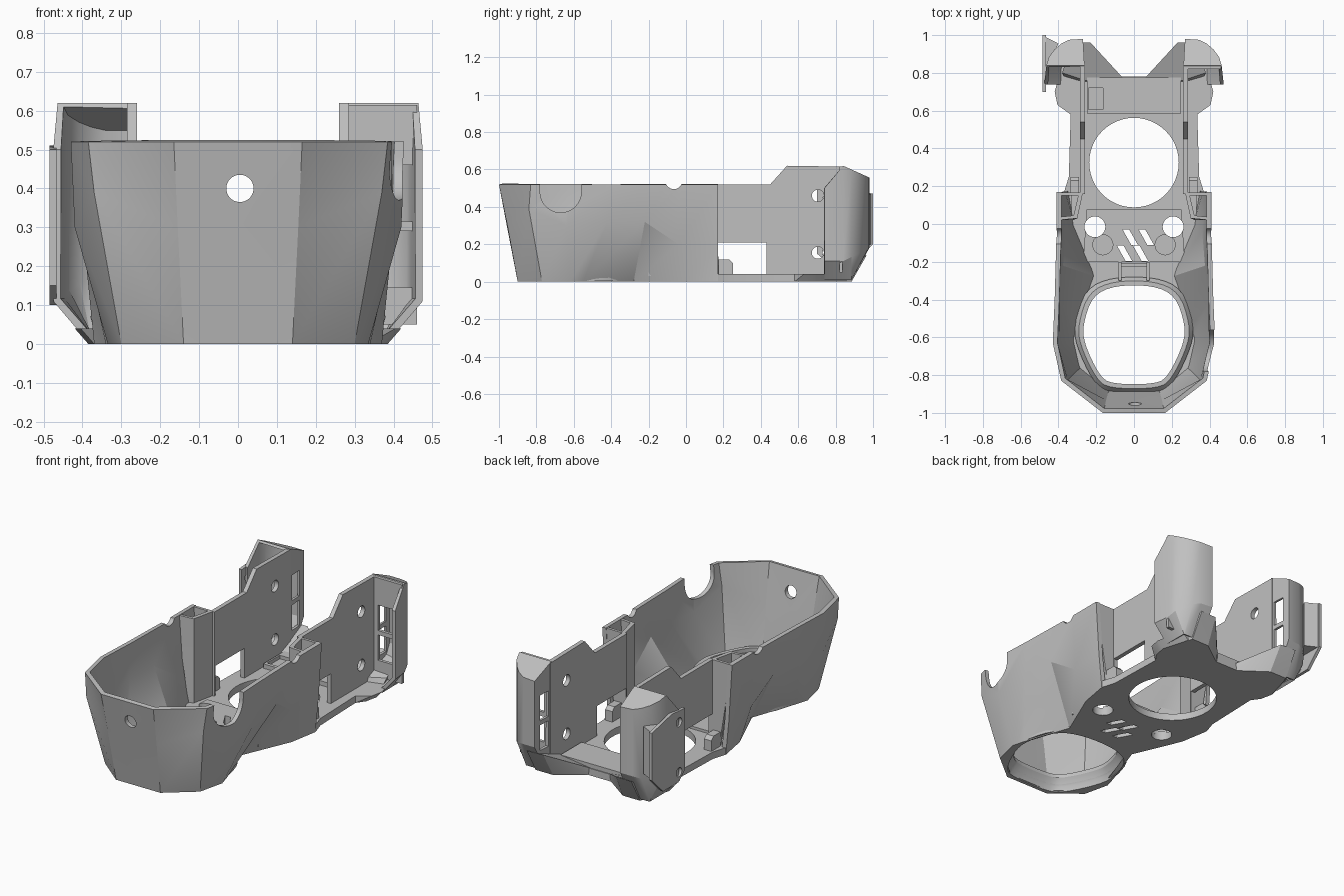
import bpy, bmesh, math
from mathutils import Matrix

if "Cube" in bpy.data.objects:
    bpy.data.objects.remove(bpy.data.objects["Cube"])

grey = bpy.data.materials.new("printed grey")
grey.use_nodes = True
grey.diffuse_color = (0.53, 0.53, 0.53, 1)
grey.node_tree.nodes["Principled BSDF"].inputs["Base Color"].default_value = grey.diffuse_color


def make_object(name, bm):
    mesh = bpy.data.meshes.new(name)
    bm.to_mesh(mesh)
    bm.free()
    mesh.materials.append(grey)
    obj = bpy.data.objects.new(name, mesh)
    bpy.context.collection.objects.link(obj)
    return obj


def loft(name, rings, open_path=False):
    """Skin rings of equal length; closed rings also get end caps."""
    bm = bmesh.new()
    rows = [[bm.verts.new(p) for p in ring] for ring in rings]
    count = len(rows[0])
    for low, high in zip(rows, rows[1:]):
        for i in range(count - 1 if open_path else count):
            j = (i + 1) % count
            bm.faces.new((low[i], low[j], high[j]))
            bm.faces.new((low[i], high[j], high[i]))
    if not open_path:
        bm.faces.new(rows[0])
        bm.faces.new(rows[-1])
        bmesh.ops.recalc_face_normals(bm, faces=bm.faces)
    return make_object(name, bm)


def prism(name, outline, low, high, axis="z"):
    """Extrude an outline along z (points are x, y) or x (points are y, z)."""
    def place(p, h):
        return (p[0], p[1], h) if axis == "z" else (h, p[0], p[1])
    return loft(name, [[place(p, h) for p in outline] for h in (low, high)])


def box(name, x, y, z):
    return prism(name, [(x[0], y[0]), (x[1], y[0]), (x[1], y[1]), (x[0], y[1])], *z)


def rod(name, centre, radius, depth, axis="z"):
    turn = {"z": Matrix(), "x": Matrix.Rotation(math.pi / 2, 4, "Y"),
            "y": Matrix.Rotation(math.pi / 2, 4, "X")}[axis]
    bm = bmesh.new()
    bmesh.ops.create_cone(bm, cap_ends=True, segments=48, radius1=radius, radius2=radius,
                          depth=depth, matrix=Matrix.Translation(centre) @ turn)
    return make_object(name, bm)


def modify(obj, kind, **settings):
    mod = obj.modifiers.new(kind.lower(), kind)
    for key, value in settings.items():
        setattr(mod, key, value)
    bpy.context.view_layer.objects.active = obj
    bpy.ops.object.modifier_apply(modifier=mod.name)


def cut(obj, *cutters):
    for cutter in cutters:
        cutter.hide_render = True
        modify(obj, "BOOLEAN", operation="DIFFERENCE", solver="EXACT", object=cutter)
        bpy.data.objects.remove(cutter)


def mirror(obj):
    modify(obj, "MIRROR", use_clip=True)


def both_sides(half):
    return half + [(-x, y) for x, y in reversed(half) if x > 0]


def rounded(outline):
    """Cut every corner of a closed outline once."""
    result = []
    for (ax, ay), (bx, by) in zip(outline, outline[1:] + outline[:1]):
        result += [(ax + (bx - ax) * t, ay + (by - ay) * t) for t in (.25, .75)]
    return result


# Faceted front tub: three rings from the front centre to the back, then mirrored
foot = [(0, -.9), (.14, -.9), (.3, -.77), (.335, -.62), (.315, -.55), (.22, -.28), (.34, 0), (.37, .17)]
waist = [(0, -.96, .31), (.155, -.955, .3), (.37, -.84, .39), (.42, -.64, .3), (.415, -.42, .32),
         (.4, -.22, .32), (.385, -.04, .2), (.39, .17, .2)]
rim = [(0, -1), (.165, -1), (.385, -.83), (.43, -.63), (.42, -.4), (.415, -.22), (.41, -.04), (.41, .17)]
tub = loft("front_tub", [[(x, y, 0) for x, y in foot], waist, [(x, y, .52) for x, y in rim]], True)
mirror(tub)
modify(tub, "SOLIDIFY", thickness=.025, offset=-1)
cut(tub,
    rod("front_hole", (.005, -1, .4), .035, .3, "y"),
    rod("side_notch", (.42, -.67, .48), .11, .3, "x"),
    box("side_notch_top", (.3, .6), (-.78, -.56), (.48, .6)),
    rod("rim_notch", (0, -.065, .54), .045, 2, "x"))

# Floor plate with a chamfered flare beside the rear arms
floor_half = foot[1:] + [(.345, .25), (.335, .58), (.37, .63), (.385, .7), (.34, .86), (.25, .88), (.07, .78)]
floor_plan = both_sides(floor_half)
flared = [(x + math.copysign(.035, x) if y > .6 and abs(x) > .3 else x, y, .04) for x, y in floor_plan]
floor = loft("floor_plate", [[(x, y, 0) for x, y in floor_plan], flared])
opening = rounded(rounded(both_sides([(.1, -.325), (.22, -.38), (.27, -.53), (.265, -.63), (.185, -.8), (.12, -.848)])))


def scaled(factor, z):
    return [(x * factor, (y + .587) * factor - .587, z) for x, y in opening]


panel = prism("boss_panel", both_sides([(.1, -.2), (.27, -.2), (.25, .08), (.2, .08)]), .03, .055)
crossbar = box("rear_crossbar", (-.25, .25), (.585, .775), (.03, .065))
lip = loft("opening_lip", [scaled(1.17, .005), scaled(1.17, .06), scaled(1.09, .09)])


def floor_holes():
    yield loft("front_opening", [scaled(1.13, -.01), scaled(1.1, .03), scaled(1, .07), scaled(1, .2)])
    yield rod("rear_opening", (0, .325, 0), .237, .4)
    for side in (-1, 1):
        yield rod("screw_hole", (side * .207, -.015, 0), .055, .4)
    for row in (0, 1):
        for col in (0, 1):
            x, y = -.09 + col * .085 + row * .03, -.195 + row * .085
            yield prism("slanted_slot", [(x + .045, y), (x + .08, y), (x + .035, y + .08), (x, y + .08)], -.1, .2)


for part in (floor, panel, lip):
    cut(part, *floor_holes())
for side in (-1, 1):
    cut(panel, rod("counterbore", (side * .165, -.11, .06), .053, .03))
cut(crossbar, rod("clearance", (0, .325, 0), .237, .4),
    box("square_recess", (-.24, -.165), (.605, .72), (.045, .2)))

# Small bracket between the opening and the floor slots
for side in (-1, 1):
    box("latch_rib", (side * .075 - .008, side * .075 + .008), (-.3, -.2), (.02, .1))
box("latch_bar", (-.075, .075), (-.225, -.21), (.02, .08))

# Hollow corner pillars joining tub and arms
pillar = loft("corner_pillar", [[(.385 + lean, .02, z), (.3, .03, z), (.27, .168, z), (.385 + lean, .168, z)]
                                for z, lean in ((.02, -.06), (.52, .02))])
cut(pillar, prism("pillar_core", [(.385, .038), (.32, .045), (.295, .152), (.385, .152)], .05, .7))
mirror(pillar)

# Arm walls with window and screw holes
arm = prism("arm_wall", [(.16, .02), (.16, .52), (.45, .52), (.54, .62), (.85, .615), (.85, .02)], .26, .285, "x")
cut(arm, box("window", (.1, .5), (.17, .43), (.04, .21)),
    *[rod("screw_hole", (.27, .705, z), .032, .3, "x") for z in (.155, .46)])
mirror(arm)
tab = prism("window_tab", [(.168, .02), (.168, .12), (.23, .12), (.25, .1), (.25, .02)], .29, .335, "x")
mirror(tab)

# Curved rear shells with sloping roofs and slots in the inner wall
path = [(.475, .74), (.464, .84), (.45, .885), (.42, .925), (.385, .955), (.345, .975), (.27, .98), (.262, .84)]


def roof_height(y):
    return .5 if y < .8 else .62 - (y - .84) * .45


bm = bmesh.new()
rows = [[bm.verts.new((min(x, .39), min(y, .885), .01)) for x, y in path],
        [bm.verts.new((x, y, .11 + max(0, y - .84) * .5)) for x, y in path],
        [bm.verts.new((x, y, roof_height(y))) for x, y in path]]
for low, high in zip(rows, rows[1:]):
    for i in range(len(path) - 1):
        bm.faces.new((low[i], low[i + 1], high[i + 1], high[i]))
bm.faces.new(rows[-1][1:])
bmesh.ops.remove_doubles(bm, verts=bm.verts, dist=.0005)
shell = make_object("rear_shell", bm)
modify(shell, "SOLIDIFY", thickness=.02, offset=-1)
slot_heights = ((.145, .29), (.315, .46))
cut(shell, *[box("inner_slot", (.2, .31), (.865, .935), z) for z in slot_heights])
mirror(shell)

# Front panel closing the left shell, with matching slots
closing = box("shell_panel", (.28, .46), (.82, .838), (.05, .615))
cut(closing, *[box("panel_slot", (.31, .45), (.7, .9), z) for z in slot_heights])

# Low wings that carry the rear shells
wing = loft("rear_wing", [
    [(.06, .77, 0), (.22, .885, 0), (.33, .885, 0), (.36, .76, 0), (.25, .74, 0)],
    [(.06, .775, .04), (.23, .96, .14), (.33, .965, .14), (.38, .8, .07), (.26, .76, .06)]])
mirror(wing)

# Flat hook plate on the right arm only
hook = prism("hook_plate", [(.7, .15), (.7, .5), (.82, .51), (1, .47), (1, .2), (.9, .1), (.76, .1)], -.485, -.467, "x")
cut(hook, *[rod("screw_hole", (-.47, .755, z), .025, .2, "x") for z in (.155, .44)])
prism("hook_gusset", [(-.484, .998), (-.4, .955), (-.46, .84), (-.484, .84)], .2, .47)

# Smooth gentle bends, keep sharp edges
bpy.ops.object.select_all(action="DESELECT")
for obj in bpy.context.scene.objects:
    if obj.type == "MESH":
        obj.select_set(True)
        bpy.context.view_layer.objects.active = obj
bpy.ops.object.shade_smooth_by_angle(angle=math.radians(25))
